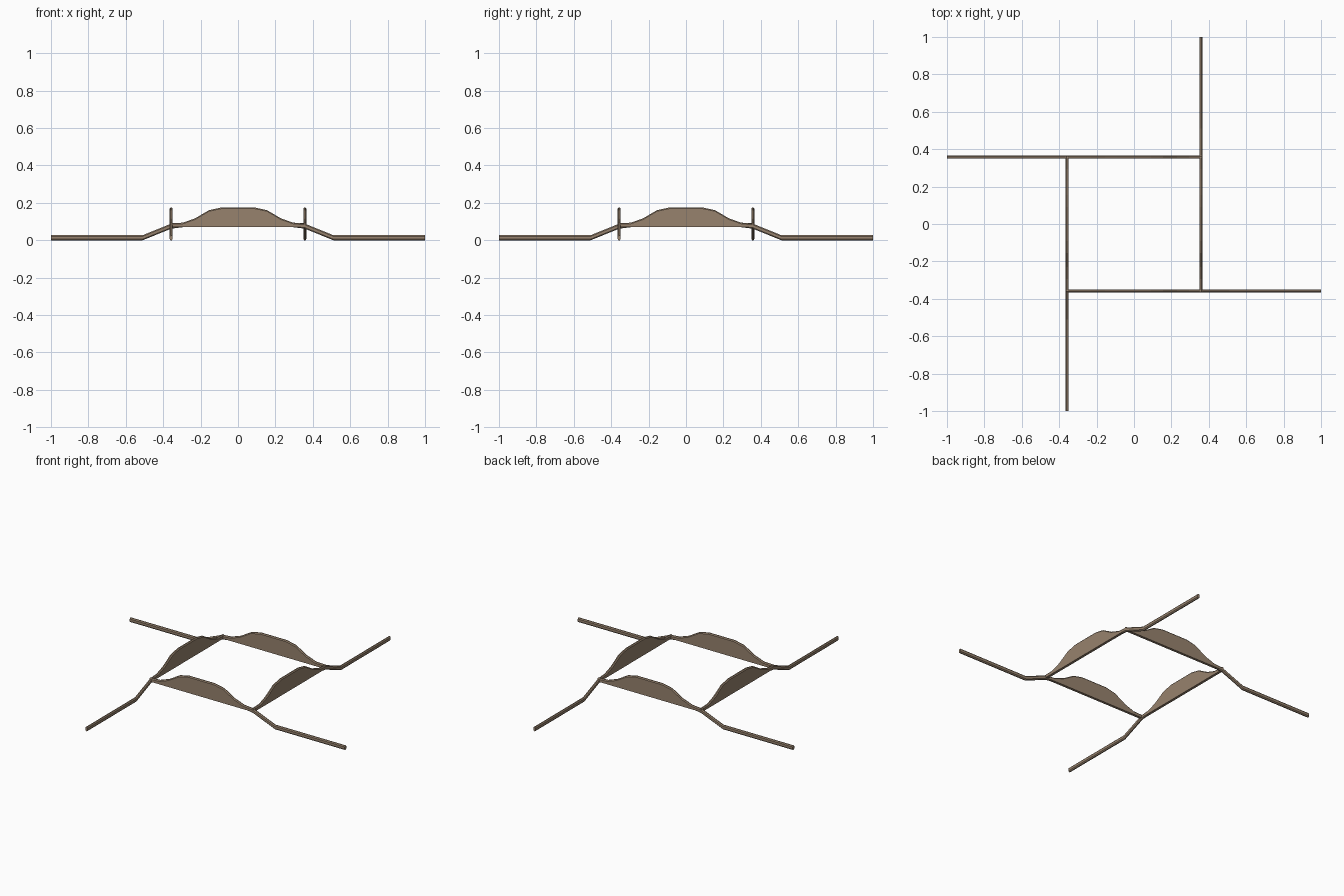
import bpy, bmesh, math
from mathutils import Matrix

if "Cube" in bpy.data.objects:
    bpy.data.objects.remove(bpy.data.objects["Cube"])

wood = bpy.data.materials.new("weathered wood")
wood.diffuse_color = (0.31, 0.225, 0.155, 1)
wood.use_nodes = True
wood.node_tree.nodes["Principled BSDF"].inputs["Base Color"].default_value = wood.diffuse_color

R = 0.357           # distance of each board from the centre
HALF = 0.008        # half thickness of a board
# top edge of the hump, then down along the arm (distance along board, z)
TOP = [(-0.363, 0.092), (-0.295, 0.094), (-0.23, 0.117), (-0.155, 0.161), (-0.09, 0.175),
       (0.09, 0.175), (0.155, 0.161), (0.23, 0.117), (0.295, 0.094), (0.357, 0.089),
       (0.51, 0.027), (1.0, 0.027)]
# rail cross-section (sideways, drop below the top edge), chamfered on top and bottom
SECTION = [(-0.003, 0), (0.003, 0), (HALF, -0.006), (HALF, -0.021),
           (0.003, -0.027), (-0.003, -0.027), (-HALF, -0.021), (-HALF, -0.006)]


def make(name, bm, turn):
    bmesh.ops.recalc_face_normals(bm, faces=bm.faces)
    bm.transform(Matrix.Rotation(turn, 4, 'Z') @ Matrix.Translation((0, -R, 0)))
    me = bpy.data.meshes.new(name)
    bm.to_mesh(me)
    bm.free()
    me.materials.append(wood)
    bpy.context.collection.objects.link(bpy.data.objects.new(name, me))


def rail():
    # section swept along the top edge
    bm = bmesh.new()
    rings = [[bm.verts.new((x, y, max(z + d, 0.07 if x < 0.35 else 0)))
              for y, d in SECTION] for x, z in TOP]
    n = len(SECTION)
    for a, b in zip(rings, rings[1:]):
        for i in range(n):
            j = (i + 1) % n
            bm.faces.new((a[i], a[j], b[j], b[i]))
    bm.faces.new(rings[0])
    bm.faces.new(rings[-1])
    return bm


def panel():
    # flat board filling the hump below the rail, flush with its sides
    bm = bmesh.new()
    outline = [(x, z - 0.008) for x, z in TOP[:10]]
    outline += [(0.357, 0.07), (-0.363, 0.07)]
    face = bm.faces.new([bm.verts.new((x, -HALF, z)) for x, z in outline])
    out = bmesh.ops.extrude_face_region(bm, geom=[face])
    moved = [v for v in out["geom"] if isinstance(v, bmesh.types.BMVert)]
    bmesh.ops.translate(bm, verts=moved, vec=(0, 2 * HALF, 0))
    return bm


# four boards in a pinwheel
for k, side in enumerate(("front", "right", "back", "left")):
    make(side + "_rail", rail(), k * math.pi / 2)
    make(side + "_panel", panel(), k * math.pi / 2)
